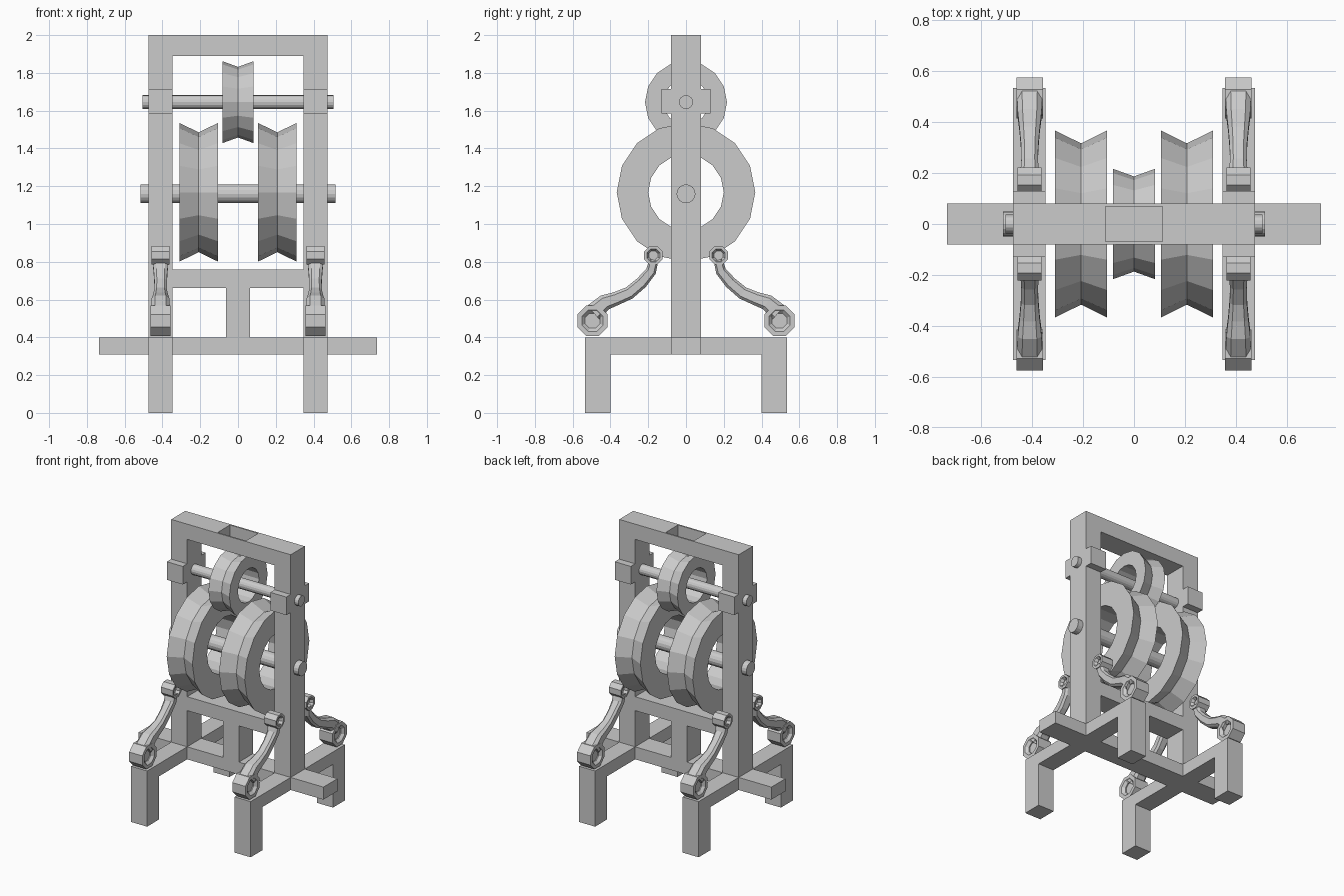
import bpy, bmesh
from math import pi, cos, sin
from mathutils import Vector

if "Cube" in bpy.data.objects:
    bpy.data.objects.remove(bpy.data.objects["Cube"])


def finish(name, bm):
    bmesh.ops.remove_doubles(bm, verts=bm.verts, dist=1e-5)
    bmesh.ops.recalc_face_normals(bm, faces=bm.faces)
    me = bpy.data.meshes.new(name)
    bm.to_mesh(me)
    bm.free()
    ob = bpy.data.objects.new(name, me)
    bpy.context.collection.objects.link(ob)
    return ob


def box(name, x, y, z):
    bm = bmesh.new()
    bmesh.ops.create_cube(bm, size=1)
    for v in bm.verts:
        v.co = [(r[0] + r[1]) / 2 + c * (r[1] - r[0]) for c, r in zip(v.co, (x, y, z))]
    return finish(name, bm)


def loft(name, rings, closed=False):
    """Skin a list of point rings; cap both ends unless the rings form a loop."""
    bm = bmesh.new()
    rows = [[bm.verts.new(p) for p in r] for r in rings]
    n = len(rows[0])
    pairs = list(zip(rows, rows[1:])) + ([(rows[-1], rows[0])] if closed else [])
    for a, b in pairs:
        for i in range(n):
            j = (i + 1) % n
            bm.faces.new((a[i], a[j], b[j], b[i]))
    if not closed:
        bm.faces.new(rows[0])
        bm.faces.new(rows[-1])
    return finish(name, bm)


def turned(name, profile, centre, n, closed=False, phase=0.0):
    """Revolve (x offset, radius) pairs about an axis parallel to x."""
    cx, cy, cz = centre
    rings = [[(cx + x, cy + r * cos(phase + 2 * pi * i / n), cz + r * sin(phase + 2 * pi * i / n))
              for i in range(n)] for x, r in profile]
    return loft(name, rings, closed)


def pulley(name, x, z, half, rim, groove, bore):
    turned(name, [(-half, bore), (-half, rim), (0, groove), (half, rim), (half, bore)],
           (x, 0, z), 16, closed=True)


def boss(name, centre, half, r, phase=pi / 8):
    # octagonal knuckle with a tapered recess on both faces
    side = [(half - 0.025, r * 0.48), (half - 0.018, r * 0.48), (half, r * 0.7), (half, r)]
    turned(name, [(-x, q) for x, q in side] + side[::-1], centre, 8, phase=phase)


# Base bar, inner cross bar and short centre post
box("base_bar", (-0.735, 0.735), (-0.08, 0.08), (0.31, 0.40))
box("cross_bar", (-0.348, 0.348), (-0.08, 0.08), (0.66, 0.76))
box("centre_post", (-0.063, 0.063), (-0.08, 0.08), (0.40, 0.66))

# Top beam with a rectangular pocket in its upper face
beam = box("top_beam", (-0.475, 0.475), (-0.08, 0.08), (1.89, 2.0))
bm = bmesh.new()
bm.from_mesh(beam.data)
top = max(bm.faces, key=lambda f: f.calc_center_median().z)
bmesh.ops.inset_region(bm, faces=[top], thickness=0.015)
for v in top.verts:
    v.co.x = 0.112 if v.co.x > 0 else -0.112
floor = bmesh.ops.extrude_discrete_faces(bm, faces=[top])["faces"][0]
for v in floor.verts:
    v.co.z = 1.905
bm.to_mesh(beam.data)
bm.free()

# Axles
turned("upper_axle", [(-0.505, 0.037), (0.505, 0.037)], (0, 0, 1.645), 16)
turned("lower_axle", [(-0.515, 0.05), (0.515, 0.05)], (0, 0, 1.16), 16)

# V-grooved pulleys
pulley("upper_pulley", 0, 1.645, 0.083, 0.217, 0.187, 0.12)
for s, side in ((-1, "left"), (1, "right")):
    pulley("lower_pulley_" + side, s * 0.208, 1.168, 0.102, 0.367, 0.317, 0.2)

# Curved arm path: y, z, half thickness, half width
ARM = [(0.49, 0.53, 0.050, 0.050), (0.43, 0.585, 0.042, 0.047), (0.37, 0.605, 0.036, 0.040),
       (0.30, 0.635, 0.034, 0.034), (0.235, 0.69, 0.032, 0.033), (0.185, 0.75, 0.028, 0.037),
       (0.17, 0.81, 0.024, 0.043)]


def arm(name, cx, sy):
    rings = []
    for i, (y, z, t, w) in enumerate(ARM):
        a, b = ARM[max(i - 1, 0)], ARM[min(i + 1, len(ARM) - 1)]
        d = Vector((0, b[0] - a[0], b[1] - a[1])).normalized()
        nrm = Vector((0, -d.z, d.y))
        k = 0.6  # chamfered rectangle
        sec = [(1, k), (k, 1), (-k, 1), (-1, k), (-1, -k), (-k, -1), (k, -1), (1, -k)]
        ring = []
        for u, v in sec:
            p = Vector((cx + u * w, y, z)) + nrm * (v * t)
            p.y *= sy
            ring.append(p)
        rings.append(ring)
    loft(name, rings)


# Mirrored sides: posts, bearing blocks, legs and arms
for sx, side in ((-1, "left"), (1, "right")):
    xs = sorted((sx * 0.348, sx * 0.475))
    box("post_" + side, xs, (-0.08, 0.08), (0.40, 1.89))
    for sy, end in ((-1, "front"), (1, "back")):
        tag = f"{side}_{end}"
        box("bearing_block_" + tag, xs, sorted((sy * 0.08, sy * 0.13)), (1.585, 1.715))
        # L-shaped leg
        prof = [(0.08, 0.31), (0.40, 0.31), (0.40, 0), (0.535, 0), (0.535, 0.40), (0.08, 0.40)]
        loft("leg_" + tag, [[(x, sy * y, z) for y, z in prof] for x in xs])
        cx = sx * 0.41
        arm("arm_" + tag, cx, sy)
        boss("arm_lower_knuckle_" + tag, (cx, sy * 0.495, 0.488), 0.052, 0.087)
        boss("arm_upper_knuckle_" + tag, (cx, sy * 0.173, 0.834), 0.047, 0.053)
